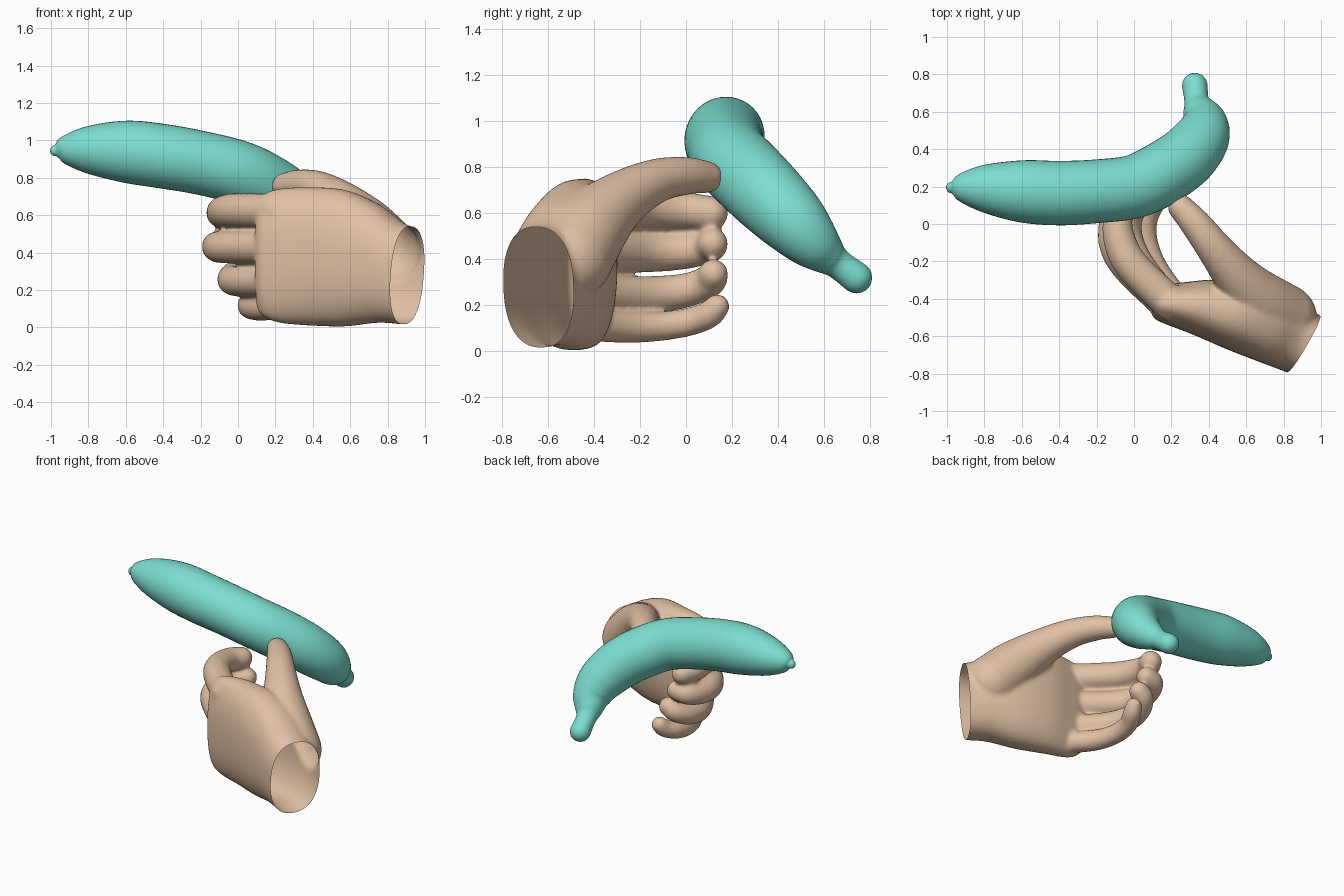
import bpy, bmesh
from math import sin, cos, pi, copysign
from mathutils import Vector

if "Cube" in bpy.data.objects:
    bpy.data.objects.remove(bpy.data.objects["Cube"])


def material(name, rgb):
    m = bpy.data.materials.new(name)
    m.diffuse_color = (*rgb, 1)
    m.use_nodes = True
    m.node_tree.nodes["Principled BSDF"].inputs["Base Color"].default_value = m.diffuse_color
    return m


def bridge(bm, rings):
    """Skin a list of point rings into a closed tube."""
    vs = [[bm.verts.new(p) for p in r] for r in rings]
    n = len(vs[0])
    for a, b in zip(vs, vs[1:]):
        for i in range(n):
            j = (i + 1) % n
            bm.faces.new((a[i], a[j], b[j], b[i]))
    bm.faces.new(vs[0][::-1])
    bm.faces.new(vs[-1])


def spline(pts, steps):
    """Catmull-Rom through points of any dimension."""
    P = [Vector(p) for p in pts]
    P = [2 * P[0] - P[1]] + P + [2 * P[-1] - P[-2]]
    out = []
    for a, b, c, d in zip(P, P[1:], P[2:], P[3:]):
        for k in range(steps):
            t = k / steps
            out.append(0.5 * (2 * b + (c - a) * t + (2 * a - 5 * b + 4 * c - d) * t * t
                              + (3 * b - a - 3 * c + d) * t ** 3))
    return out + [P[-2]]


def tube(bm, pts, steps=5, sides=24):
    """Round tube along (x, y, z, radius) points with domed ends."""
    s = spline(pts, steps)
    path = [(p.xyz, p.w) for p in s]
    d0 = (path[0][0] - path[1][0]).normalized()
    d1 = (path[-1][0] - path[-2][0]).normalized()
    angles = [pi / 2 * k / 5 for k in (1, 2, 3, 4, 4.8)]

    def dome(end, d):
        c, r = end
        return [(c + d * r * sin(a), r * cos(a)) for a in angles]
    path = dome(path[0], d0)[::-1] + path + dome(path[-1], d1)
    rings, prev, side = [], None, None
    for i, (c, r) in enumerate(path):
        t = (path[min(i + 1, len(path) - 1)][0] - path[max(i - 1, 0)][0]).normalized()
        if prev is None:
            side = t.orthogonal().normalized()
        else:
            side = prev.rotation_difference(t) @ side
            side = (side - t * side.dot(t)).normalized()
        up = t.cross(side)
        rings.append([c + r * (cos(2 * pi * k / sides) * side + sin(2 * pi * k / sides) * up)
                      for k in range(sides)])
        prev = t
    bridge(bm, rings)


def finish(bm, name, mat):
    bmesh.ops.recalc_face_normals(bm, faces=bm.faces)
    me = bpy.data.meshes.new(name)
    bm.to_mesh(me)
    bm.free()
    me.materials.append(mat)
    ob = bpy.data.objects.new(name, me)
    bpy.context.collection.objects.link(ob)
    me.polygons.foreach_set("use_smooth", [True] * len(me.polygons))
    return ob


# Banana: blossom tip, long body, bend and stem
bm = bmesh.new()
tube(bm, [(-.975, .195, .945, .03), (-.93, .195, .95, .075), (-.8, .19, .95, .128),
          (-.6, .175, .94, .166), (-.4, .165, .915, .172), (-.2, .175, .88, .17),
          (0, .2, .83, .17), (.15, .27, .76, .17), (.28, .36, .67, .165),
          (.36, .46, .57, .15), (.375, .54, .485, .125), (.35, .61, .42, .09),
          (.335, .66, .38, .066), (.325, .74, .32, .068)], 6, 40)
finish(bm, "banana", material("teal_peel", (.2, .73, .63)))

# Palm: boxy oval sections (x, y, z, half thickness, half height) from wrist to knuckles
bm = bmesh.new()
palm = [(1.08, -.72, .28, .17, .265), (.905, -.64, .28, .175, .265), (.75, -.57, .34, .185, .315),
        (.57, -.5, .37, .185, .365), (.38, -.445, .38, .16, .37), (.23, -.425, .383, .125, .36),
        (.15, -.415, .385, .1, .335), (.11, -.4, .385, .06, .3)]
thick = Vector((.4, .917, 0))
rings = []
for s in spline(palm, 5):
    ring = []
    for k in range(48):
        c, n = cos(2 * pi * k / 48), sin(2 * pi * k / 48)
        c, n = copysign(abs(c) ** .85, c), copysign(abs(n) ** .85, n)
        ring.append(Vector(s[:3]) + thick * (s[3] * c) + Vector((0, 0, s[4] * n)))
    rings.append(ring)
bridge(bm, rings)

# Thumb with the ball of the palm, then index, middle, ring and little finger
digits = [
    [(.8, -.5, .4, .18), (.67, -.41, .54, .165), (.55, -.28, .66, .125), (.43, -.13, .74, .097),
     (.33, 0, .762, .083), (.25, .09, .757, .07)],
    [(.2, -.43, .62, .095), (0, -.235, .625, .093), (-.07, -.11, .62, .088),
     (-.088, .02, .61, .079), (-.05, .11, .6, .074)],
    [(.2, -.45, .43, .09), (-.02, -.245, .428, .087), (-.1, -.12, .43, .085),
     (-.11, 0, .435, .078), (-.075, .095, .455, .074), (-.01, .115, .468, .068)],
    [(.21, -.45, .25, .085), (.05, -.25, .245, .082), (-.025, -.1, .25, .08),
     (-.03, .02, .27, .074), (.01, .1, .305, .072), (.055, .118, .335, .066)],
    [(.26, -.45, .12, .075), (.12, -.25, .105, .069), (.065, -.1, .11, .064),
     (.065, .02, .13, .062), (.1, .1, .16, .06), (.115, .135, .195, .055)]]
for d in digits:
    tube(bm, d)
skin = material("skin", (.75, .53, .37))
hand = finish(bm, "hand", skin)

# Fuse the hand into one smooth skin
rm = hand.modifiers.new("fuse", 'REMESH')
rm.mode = 'VOXEL'
rm.voxel_size = .0125
sm = hand.modifiers.new("soften", 'SMOOTH')
sm.factor = .5
sm.iterations = 10
dg = bpy.context.evaluated_depsgraph_get()
me = bpy.data.meshes.new_from_object(hand.evaluated_get(dg))

# Slice the wrist open
bm = bmesh.new()
bm.from_mesh(me)
bmesh.ops.bisect_plane(bm, geom=bm.verts[:] + bm.edges[:] + bm.faces[:],
                       plane_co=(.905, -.64, .28), plane_no=(.86, -.5, -.08), clear_outer=True)
for f in bm.faces:
    f.smooth = True
bm.to_mesh(me)
bm.free()
hand.modifiers.clear()
hand.data = me
if not me.materials:
    me.materials.append(skin)
